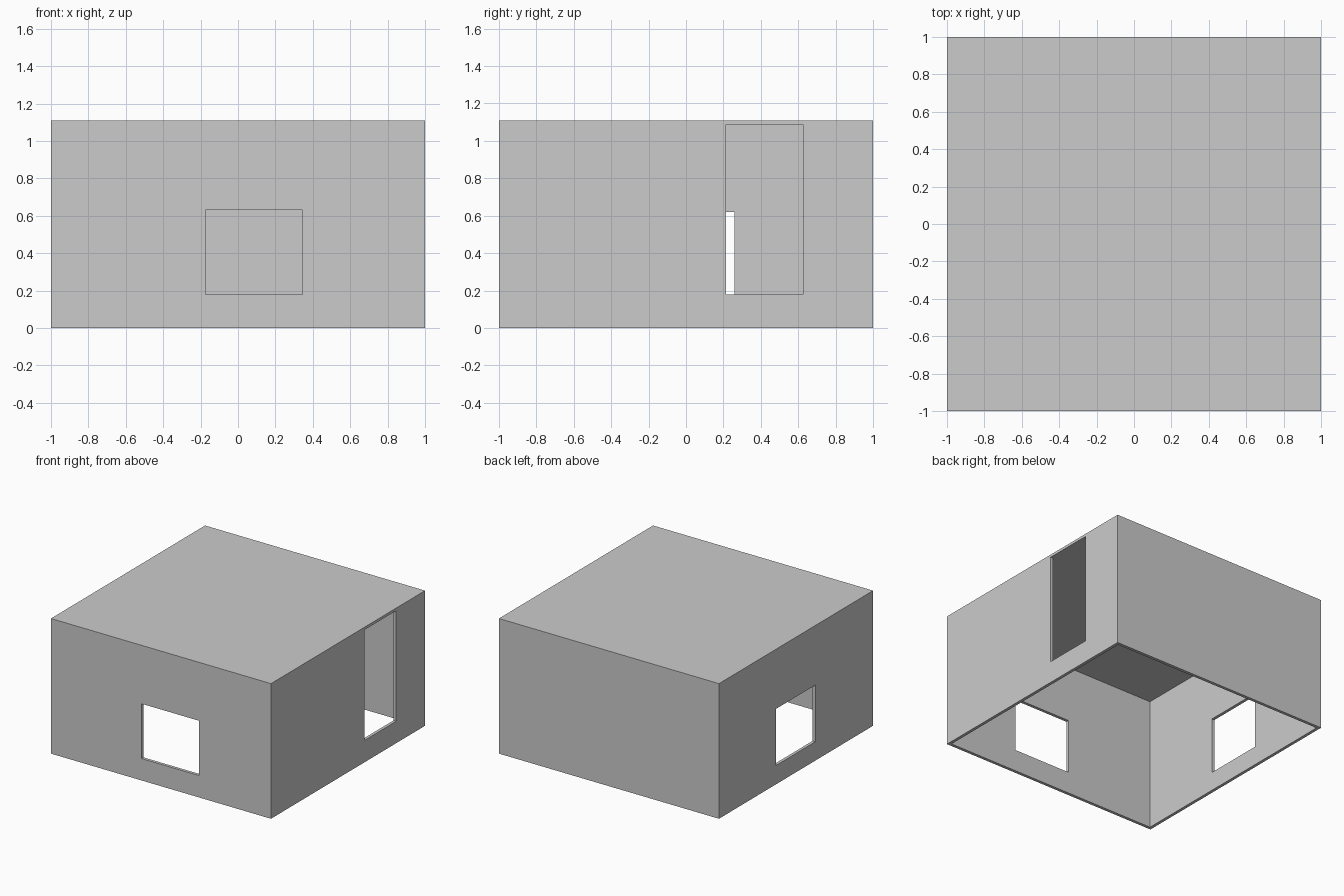
import bpy

if "Cube" in bpy.data.objects:
    bpy.data.objects.remove(bpy.data.objects["Cube"])

H, T = 1.11, 0.025      # overall height, wall thickness
CEIL = 1.09             # underside of the roof


def box(name, x0, x1, y0, y1, z0, z1):
    bpy.ops.mesh.primitive_cube_add(size=1, location=((x0 + x1) / 2, (y0 + y1) / 2, (z0 + z1) / 2))
    ob = bpy.context.object
    ob.name = name
    ob.scale = (x1 - x0, y1 - y0, z1 - z0)
    bpy.ops.object.transform_apply(location=True, rotation=False, scale=True)
    return ob


def cut(target, cutter):
    mod = target.modifiers.new("cut", 'BOOLEAN')
    mod.operation = 'DIFFERENCE'
    mod.solver = 'EXACT'
    mod.object = cutter
    bpy.context.view_layer.objects.active = target
    bpy.ops.object.modifier_apply(modifier=mod.name)
    bpy.data.objects.remove(cutter, do_unlink=True)


# House shell: walls and flat roof, open underneath
house = box("house_shell", -1, 1, -1, 1, 0, H)
cut(house, box("room", -1 + T, 1 - T, -1 + T, 1 - T, -0.2, CEIL))

# Front window, tall right opening, left window
cut(house, box("front_window", -0.175, 0.345, -1.1, -0.9, 0.18, 0.63))
cut(house, box("right_opening", 0.9, 1.1, 0.215, 0.625, 0.18, 1.088))
cut(house, box("left_window", -1.1, -0.9, -0.25, 0.258, 0.155, 0.62))
